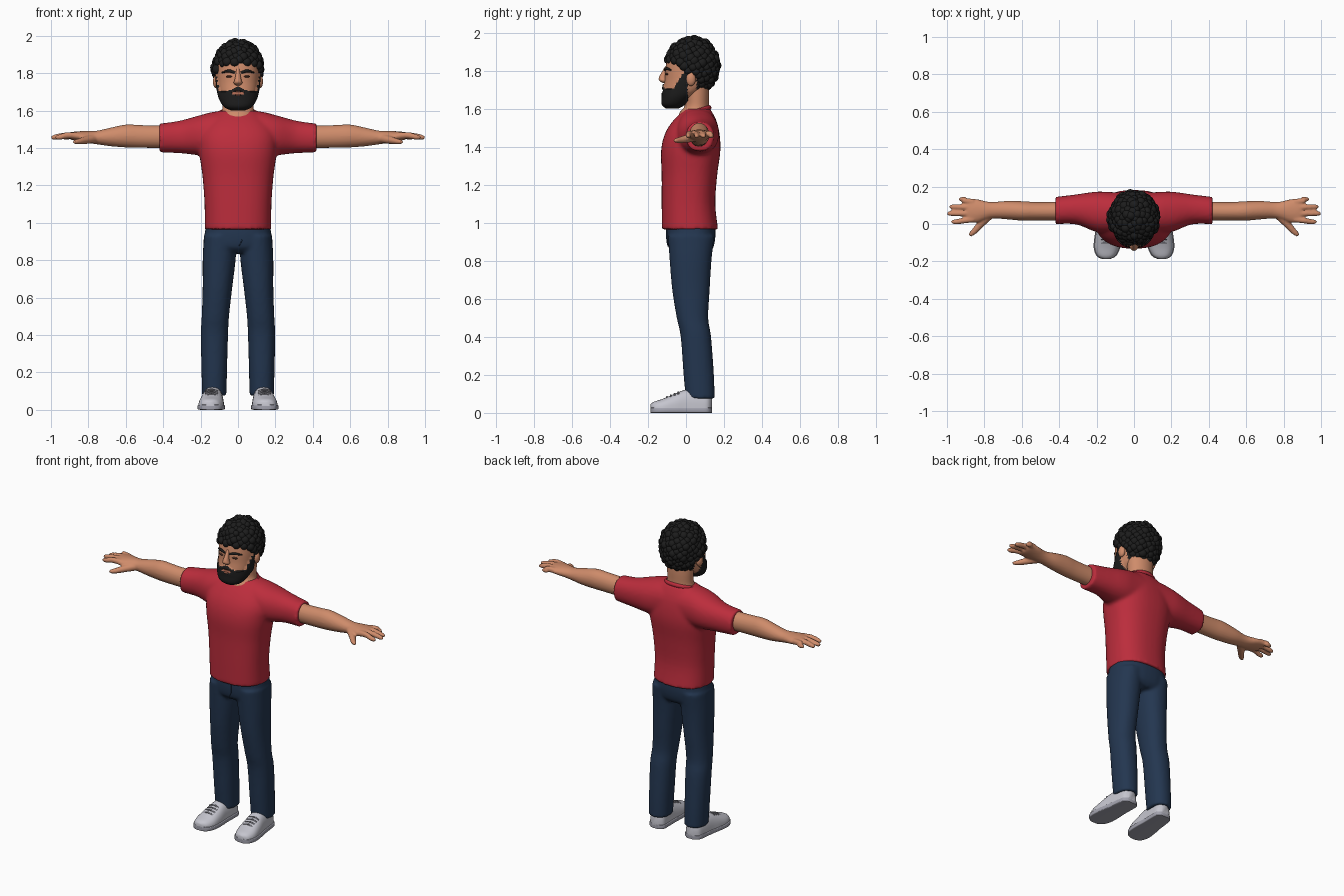
import bpy, bmesh, math, random
from mathutils import Vector, Matrix

if "Cube" in bpy.data.objects:
    bpy.data.objects.remove(bpy.data.objects["Cube"])

random.seed(4)


def material(name, r, g, b):
    m = bpy.data.materials.new(name)
    m.diffuse_color = (r, g, b, 1)
    m.use_nodes = True
    m.node_tree.nodes["Principled BSDF"].inputs["Base Color"].default_value = m.diffuse_color
    return m


SKIN = material("skin", 0.62, 0.26, 0.145)
LIP = material("lip", 0.45, 0.15, 0.09)
HAIR = material("black hair", 0.012, 0.012, 0.012)
RED = material("red cloth", 0.50, 0.026, 0.045)
DENIM = material("dark denim", 0.017, 0.037, 0.08)
SHOE = material("pale grey leather", 0.56, 0.56, 0.62)
SOLE = material("grey rubber", 0.36, 0.36, 0.42)
LACE = material("dark grey lace", 0.20, 0.20, 0.23)
EYE = material("brown eye", 0.10, 0.04, 0.025)


def smooth_rows(rows, k):
    """Catmull-Rom interpolation of rows of numbers."""
    out = []
    for i in range(len(rows) - 1):
        a, b, c, d = (rows[max(0, min(len(rows) - 1, j))] for j in range(i - 1, i + 3))
        for s in range(k):
            t = s / k
            out.append([0.5 * (2 * q + (r - p) * t + (2 * p - 5 * q + 4 * r - w) * t * t
                               + (3 * q - p - 3 * r + w) * t ** 3)
                        for p, q, r, w in zip(a, b, c, d)])
    return out + [list(rows[-1])]


def tube(bm, rows, k=4, n=24, power=2.0, axis=None, floor=None):
    """Loft of superellipse rings; each row is x, y, z, side radius, up radius."""
    rows = smooth_rows(rows, k)
    rings = []
    for i, (x, y, z, ru, rv) in enumerate(rows):
        p, q = rows[max(0, i - 1)], rows[min(len(rows) - 1, i + 1)]
        t = Vector(axis) if axis else (Vector(q[:3]) - Vector(p[:3])).normalized()
        up = Vector((0, 1, 0)) if abs(t.z) > 0.8 else Vector((0, 0, 1))
        u = t.cross(up).normalized()
        v = u.cross(t).normalized()
        ring = []
        for j in range(n):
            a = 2 * math.pi * j / n
            c, s = math.cos(a), math.sin(a)
            co = (Vector((x, y, z)) + u * ru * math.copysign(abs(c) ** (2 / power), c)
                  + v * rv * math.copysign(abs(s) ** (2 / power), s))
            if floor is not None:
                co.z = max(co.z, floor)
            ring.append(bm.verts.new(co))
        rings.append(ring)
    for a, b in zip(rings, rings[1:]):
        for j in range(n):
            bm.faces.new((a[j], a[(j + 1) % n], b[(j + 1) % n], b[j]))
    bm.faces.new(rings[0])
    bm.faces.new(rings[-1])


def ball(bm, loc, size, sub=2):
    bmesh.ops.create_icosphere(bm, subdivisions=sub, radius=1,
                               matrix=Matrix.Translation(loc) @ Matrix.Diagonal((*size, 1)))


def finish(name, bm, mats, voxel=0, angle=50):
    bmesh.ops.recalc_face_normals(bm, faces=bm.faces[:])
    me = bpy.data.meshes.new(name)
    bm.to_mesh(me)
    bm.free()
    for m in mats:
        me.materials.append(m)
    ob = bpy.data.objects.new(name, me)
    bpy.context.collection.objects.link(ob)
    bpy.ops.object.select_all(action='DESELECT')
    bpy.context.view_layer.objects.active = ob
    ob.select_set(True)
    if voxel:
        # Fuse overlapping volumes into one soft skin
        r = ob.modifiers.new("fuse", 'REMESH')
        r.mode, r.voxel_size, r.use_smooth_shade = 'VOXEL', voxel, True
        s = ob.modifiers.new("soften", 'SMOOTH')
        s.factor, s.iterations = 0.5, 4
    else:
        bpy.ops.object.shade_smooth_by_angle(angle=math.radians(angle))
    return ob


# Shirt: body plus a yoke running from sleeve to sleeve
bm = bmesh.new()
tube(bm, [(0, .021, .965, .178, .148), (0, .013, 1.1, .179, .141), (0, .018, 1.25, .190, .146),
          (0, .025, 1.38, .208, .156), (0, .033, 1.47, .208, .143), (0, .047, 1.54, .168, .112),
          (0, .062, 1.60, .10, .065)], n=40, power=2.4, axis=(0, 0, 1))
yoke = [(.42, .072, 1.453, .073, .077), (.31, .078, 1.459, .080, .087), (.2, .065, 1.468, .108, .108),
        (.1, .060, 1.475, .110, .122)]
tube(bm, yoke + [(-x, *r) for x, *r in reversed(yoke)], n=32, power=2.2, axis=(1, 0, 0))
finish("shirt", bm, [RED], voxel=0.011)

# Collar: slim band tilted down at the front
bm = bmesh.new()
tilt = Matrix.Translation((0, .047, 1.583)) @ Matrix.Rotation(math.radians(17), 4, 'X')
loop = [[bm.verts.new(tilt @ Vector(((.098 + .008 * math.cos(b)) * math.cos(a),
                                     (.082 + .008 * math.cos(b)) * math.sin(a), .012 * math.sin(b))))
         for b in [2 * math.pi * j / 8 for j in range(8)]] for a in [2 * math.pi * i / 40 for i in range(40)]]
for i in range(40):
    for j in range(8):
        a, b = loop[i], loop[(i + 1) % 40]
        bm.faces.new((a[j], a[(j + 1) % 8], b[(j + 1) % 8], b[j]))
finish("collar", bm, [RED])

# Jeans: hips and two legs
bm = bmesh.new()
tube(bm, [(0, .027, .995, .17, .125), (0, .027, .93, .179, .128), (0, .026, .87, .178, .118),
          (0, .03, .84, .12, .09)], n=36, power=2.4, axis=(0, 0, 1))
for s in (-1, 1):
    tube(bm, [(s * .095, .027, .93, .088, .122), (s * .101, .024, .8, .088, .110),
              (s * .110, .026, .65, .079, .099), (s * .121, .034, .5, .073, .083),
              (s * .126, .052, .4, .073, .080), (s * .127, .067, .2, .068, .080),
              (s * .127, .075, .075, .065, .076)], n=28, power=2.2, axis=(0, 0, 1))
finish("jeans", bm, [DENIM], voxel=0.010)

# Fly seam on the front of the jeans
bm = bmesh.new()
tube(bm, [(.022, -.102, .965, .002, .003), (.022, -.101, .91, .002, .003),
          (.004, -.094, .875, .002, .003)], n=6)
finish("fly_seam", bm, [DENIM])

for s, side in ((-1, "right"), (1, "left")):
    # Arm with palm, fingers and thumb
    bm = bmesh.new()
    tube(bm, [(s * .36, .070, 1.46, .052, .062), (s * .45, .068, 1.460, .050, .060),
              (s * .53, .068, 1.462, .050, .061), (s * .60, .070, 1.464, .052, .061),
              (s * .68, .074, 1.459, .049, .050), (s * .75, .074, 1.456, .044, .037),
              (s * .79, .072, 1.458, .049, .033), (s * .84, .070, 1.462, .063, .028),
              (s * .885, .070, 1.464, .062, .022), (s * .90, .070, 1.464, .052, .015)],
         n=24, axis=(s, 0, 0))
    for y0, y1, tip in ((.118, .132, .935), (.088, .092, .985), (.056, .056, .998), (.025, .012, .975)):
        tube(bm, [(s * .86, y0, 1.466, .017, .018), (s * .91, (y0 + y1) / 2, 1.468, .0155, .017),
                  (s * (tip - .03), y1, 1.460, .0145, .015), (s * (tip - .006), y1, 1.456, .011, .011),
                  (s * (tip + .003), y1, 1.455, .004, .004)], n=12)
    tube(bm, [(s * .775, .045, 1.45, .024, .024), (s * .815, .005, 1.442, .021, .021),
              (s * .85, -.035, 1.435, .017, .016), (s * .873, -.056, 1.432, .012, .011),
              (s * .88, -.062, 1.431, .005, .005)], n=12)
    finish(side + "_arm", bm, [SKIN], voxel=0.006)

    # Shoe upper, sole and laces
    outline = [(-.186, .022, .045), (-.170, .050, .058), (-.125, .068, .073), (-.06, .067, .100),
               (.0, .060, .122), (.07, .056, .120), (.115, .050, .105), (.136, .024, .08)]
    bm = bmesh.new()
    tube(bm, [(s * (.136 - .07 * y), y, .02, w - .002, h - .02) for y, w, h in outline],
         n=32, power=2.5, axis=(0, 1, 0), floor=.02)
    finish(side + "_shoe", bm, [SHOE])
    bm = bmesh.new()
    tube(bm, [(s * (.136 - .07 * y), y, .014, w + .003, .014) for y, w, h in outline],
         n=32, power=8, axis=(0, 1, 0))
    finish(side + "_sole", bm, [SOLE])
    bm = bmesh.new()
    for y, z in ((-.10, .084), (-.08, .093), (-.06, .101), (-.04, .109)):
        tube(bm, [(s * .142 - .034, y, z - .010, .005, .005), (s * .142, y, z, .005, .005),
                  (s * .142 + .034, y, z - .010, .005, .005)], n=8)
    finish(side + "_laces", bm, [LACE])

    # Ear
    bm = bmesh.new()
    ball(bm, (s * .116, .026, 1.755), (.018, .025, .036), 3)
    finish(side + "_ear", bm, [SKIN])

    # Eye and eyebrow
    bm = bmesh.new()
    ball(bm, (s * .046, -.1, 1.782), (.019, .010, .006), 3)
    finish(side + "_eye", bm, [EYE])
    bm = bmesh.new()
    tube(bm, [(s * .016, -.110, 1.802, .005, .006), (s * .05, -.104, 1.812, .007, .008),
              (s * .085, -.078, 1.803, .004, .004)], n=8)
    finish(side + "_eyebrow", bm, [HAIR])

# Neck flaring into the neckline
bm = bmesh.new()
tube(bm, [(0, .045, 1.53, .098, .085), (0, .046, 1.575, .094, .082), (0, .057, 1.615, .083, .064),
          (0, .056, 1.68, .084, .066), (0, .05, 1.74, .085, .07)], n=32, axis=(0, 0, 1))
finish("neck", bm, [SKIN])


def hairy(p):
    """Region of the scalp that carries hair."""
    return (p.z > 1.85 or (p.z > 1.785 and p.y > -.04 + (1.85 - p.z) * .7)
            or (p.z > 1.68 and p.y > .055))


def bearded(p):
    top = 1.703 + .026 * math.exp(-(p.x / .035) ** 2) + max(0, p.y + .065) * 1.7
    mouth = (p.x / .031) ** 2 + ((p.z - 1.693) / .011) ** 2 < 1
    return p.z < top and p.y < .008 and not (mouth and p.y < -.06)


# Head with beard, lips and scalp coloured by region
bm = bmesh.new()
tube(bm, [(0, -.072, 1.607, .035, .030), (0, -.066, 1.625, .070, .055), (0, -.044, 1.66, .093, .077),
          (0, -.012, 1.70, .105, .108), (0, .008, 1.75, .112, .120), (0, .018, 1.81, .115, .126),
          (0, .028, 1.87, .114, .124), (0, .03, 1.92, .095, .10), (0, .03, 1.95, .05, .055)],
     k=9, n=72, power=2.2, axis=(0, 0, 1))
bmesh.ops.recalc_face_normals(bm, faces=bm.faces[:])
bm.normal_update()
for f in bm.faces:
    c = f.calc_center_median()
    if hairy(c):
        f.material_index = 1
    elif bearded(c):
        f.material_index = 1
    elif abs(c.x) < .031 and c.z < 1.705 and c.y < -.06:
        f.material_index = 2
for v, co in [(v, v.co + v.normal * .007) for v in bm.verts if bearded(v.co)]:
    v.co = co
finish("head", bm, [SKIN, HAIR, LIP])

# Nose
bm = bmesh.new()
tube(bm, [(0, -.100, 1.825, .008, .008), (0, -.112, 1.795, .012, .014), (0, -.121, 1.765, .018, .021),
          (0, -.120, 1.748, .023, .021), (0, -.112, 1.735, .012, .010)], n=16, axis=(0, 0, 1))
finish("nose", bm, [SKIN])

# Curly hair: balls spread evenly over the scalp
bm = bmesh.new()
count = 270
for i in range(count):
    z = 1 - 2 * (i + .5) / count
    a = i * math.pi * (3 - math.sqrt(5))
    r = math.sqrt(1 - z * z)
    p = Vector((.119 * r * math.cos(a), .032 + .127 * r * math.sin(a), 1.825 + .136 * z))
    if hairy(p):
        p += Vector([random.uniform(-.004, .004) for _ in range(3)])
        s = random.uniform(.020, .027)
        ball(bm, p, (s, s, s), 3)
finish("curly_hair", bm, [HAIR], angle=80)
